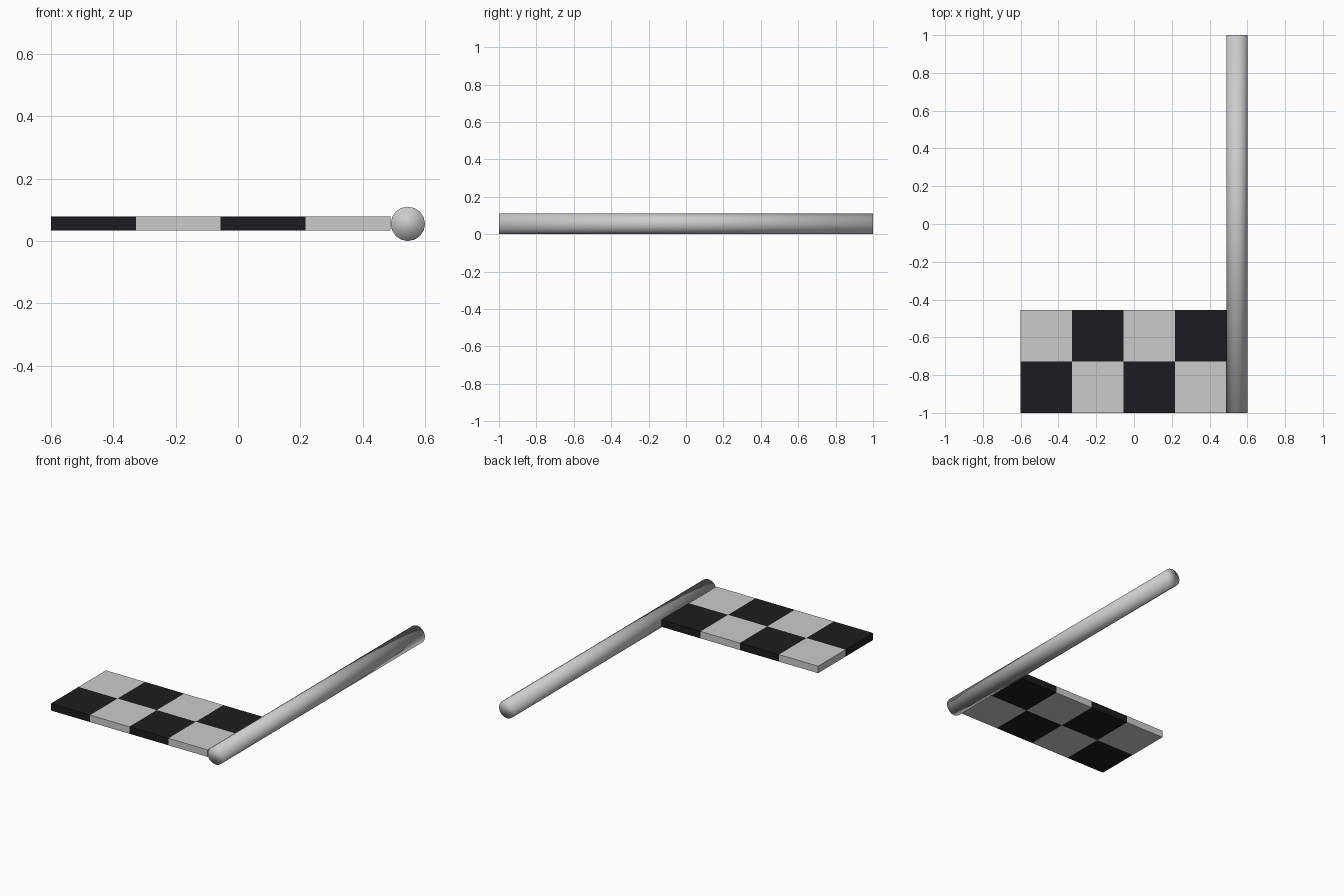
import bpy, bmesh
from math import pi
from mathutils import Matrix

if "Cube" in bpy.data.objects:
    bpy.data.objects.remove(bpy.data.objects["Cube"])


def material(name, r, g, b):
    m = bpy.data.materials.new(name)
    m.diffuse_color = (r, g, b, 1)
    m.use_nodes = True
    m.node_tree.nodes["Principled BSDF"].inputs["Base Color"].default_value = m.diffuse_color
    return m


# Pole lying along y, smooth shaded including its end caps
R = 0.055
bpy.ops.mesh.primitive_cylinder_add(vertices=16, radius=R, depth=2,
                                    location=(0.6 - R, 0, R), rotation=(pi / 2, 0, 0))
pole = bpy.context.object
pole.name = "pole"
bpy.ops.object.shade_smooth()

# Checkered flag: 4 x 2 grid of squares thickened into a slab
X0, X1, Y0, Y1 = -0.6, 0.489, -1.0, -0.4545
cell_x, cell_y = (X1 - X0) / 4, (Y1 - Y0) / 2
bm = bmesh.new()
bmesh.ops.create_grid(bm, x_segments=4, y_segments=2, size=0.5,
                      matrix=Matrix.Diagonal((X1 - X0, Y1 - Y0, 1, 1)))
for f in bm.faces:
    c = f.calc_center_median()
    i = int((c.x + (X1 - X0) / 2) / cell_x)
    j = int((c.y + (Y1 - Y0) / 2) / cell_y)
    f.material_index = (i + j) % 2
mesh = bpy.data.meshes.new("flag")
bm.to_mesh(mesh)
bm.free()
mesh.materials.append(material("black", 0.012, 0.012, 0.013))
mesh.materials.append(material("light_grey", 0.55, 0.55, 0.55))
flag = bpy.data.objects.new("flag", mesh)
flag.location = ((X0 + X1) / 2, (Y0 + Y1) / 2, 0.056)
bpy.context.collection.objects.link(flag)
thick = flag.modifiers.new("thickness", 'SOLIDIFY')
thick.thickness = 0.044
thick.offset = 0
